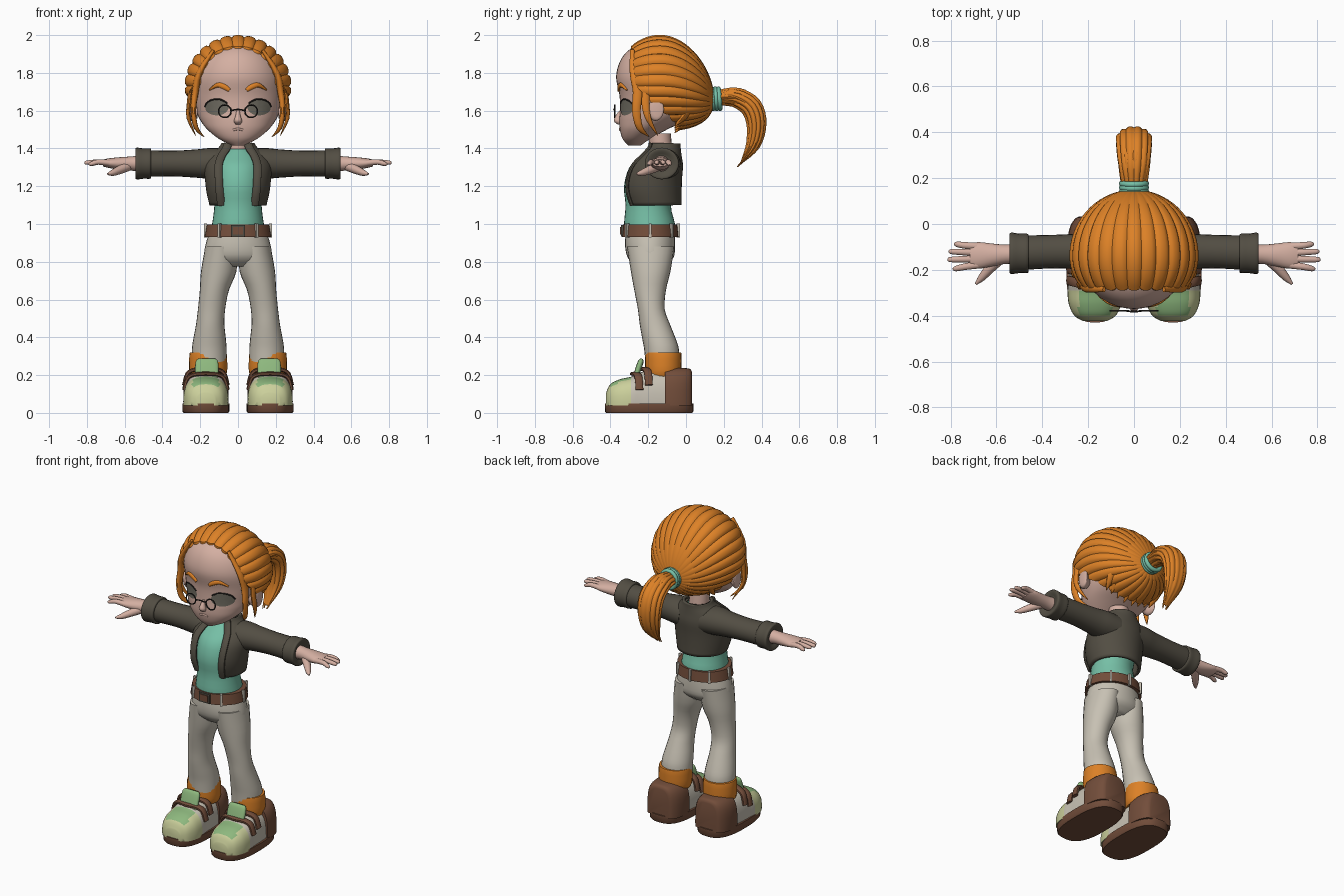
import bpy, bmesh, math, random
from mathutils import Vector
from mathutils.bvhtree import BVHTree

if "Cube" in bpy.data.objects:
    bpy.data.objects.remove(bpy.data.objects["Cube"])

random.seed(4)
X, Y, Z = Vector((1, 0, 0)), Vector((0, 1, 0)), Vector((0, 0, 1))
FRAMES = {'Z': (X, Y), 'X': (Y, Z), 'Y': (X, Z)}


def material(name, r, g, b):
    m = bpy.data.materials.new(name)
    m.diffuse_color = (r, g, b, 1)
    m.use_nodes = True
    m.node_tree.nodes["Principled BSDF"].inputs["Base Color"].default_value = m.diffuse_color
    return m


SKIN = material("skin", .66, .43, .36)
HAIR = material("orange", .72, .22, .02)
JACKET = material("dark_olive_grey", .085, .075, .056)
TEAL = material("teal", .18, .52, .38)
BROWN = material("brown", .17, .075, .043)
CREAM = material("warm_light_grey", .57, .53, .45)
GREEN = material("green", .27, .48, .21)
PALE = material("pale_yellow_green", .60, .63, .33)
DARK = material("near_black", .02, .017, .015)
EYE = material("eye_grey", .16, .15, .12)


def finish(bm, name, mats, mirror=False, thick=0, angle=50):
    bmesh.ops.recalc_face_normals(bm, faces=bm.faces)
    me = bpy.data.meshes.new(name)
    bm.to_mesh(me)
    bm.free()
    for m in mats if isinstance(mats, list) else [mats]:
        me.materials.append(m)
    me.polygons.foreach_set("use_smooth", [True] * len(me.polygons))
    me.set_sharp_from_angle(angle=math.radians(angle))
    ob = bpy.data.objects.new(name, me)
    bpy.context.collection.objects.link(ob)
    if thick:
        s = ob.modifiers.new("thickness", 'SOLIDIFY')
        s.thickness, s.offset = thick, 0
    if mirror:
        ob.modifiers.new("mirror", 'MIRROR').use_mirror_merge = False
    return ob


def smooth_rings(rings, sub):
    """Catmull-Rom through the ring list."""
    out, k = [], len(rings)
    for i in range(k - 1):
        p = [rings[max(0, min(k - 1, i + d))] for d in (-1, 0, 1, 2)]
        for j in range(sub):
            t = j / sub
            out.append([.5 * (2 * b + (c - a) * t + (2 * a - 5 * b + 4 * c - d) * t * t
                              + (3 * b - a - 3 * c + d) * t ** 3) for a, b, c, d in zip(*p)])
    return out + [list(rings[-1])]


def loft(name, rings, mats, frame='Z', n=20, sub=3, mirror=False, power=2, ridges=0,
         gap=None, rule=None, floor=None, thick=0):
    """Skin over rings (x, y, z, radius_u, radius_v); frame is an axis or a hint for u."""
    rs = smooth_rings(rings, sub)
    bm, rows = bmesh.new(), []
    for i, (x, y, z, a, b) in enumerate(rs):
        if isinstance(frame, str):
            u, v = FRAMES[frame]
        else:
            t = Vector(rs[min(i + 1, len(rs) - 1)][:3]) - Vector(rs[max(i - 1, 0)][:3])
            v = t.cross(frame).normalized()
            u = v.cross(t).normalized()
        row = []
        for k in range(n + 1 if gap else n):
            th = -math.pi / 2 + (gap + k * (math.tau - 2 * gap) / n if gap else k * math.tau / n)
            c, s = math.cos(th), math.sin(th)
            f = 1 - .12 * (1 - abs(math.sin(th * ridges / 2))) if ridges else 1
            p = Vector((x, y, z)) + u * max(a, .001) * f * math.copysign(abs(c) ** (2 / power), c) \
                + v * max(b, .001) * f * math.copysign(abs(s) ** (2 / power), s)
            if floor is not None:
                p.z = max(p.z, floor)
            row.append(bm.verts.new(p))
        rows.append(row)
    for r, q in zip(rows, rows[1:]):
        for k in range(n):
            j = k + 1 if gap else (k + 1) % n
            bm.faces.new((r[k], r[j], q[j], q[k]))
    if not gap:
        bm.faces.new(rows[0])
        bm.faces.new(rows[-1])
    if rule:
        for f in bm.faces:
            f.material_index = rule(f.calc_center_median())
    return finish(bm, name, mats, mirror, thick)


def tube(name, pts, r, mat, hint=Y, **kw):
    return loft(name, [(*p, r, r) for p in pts], mat, hint, n=8, **kw)


def torus(name, loc, R, r, mat, scale=(1, 1, 1), tilt=0):
    bpy.ops.mesh.primitive_torus_add(location=loc, rotation=(math.pi / 2 + tilt, 0, 0), major_radius=R,
                                     minor_radius=r, major_segments=32, minor_segments=8)
    ob = bpy.context.object
    ob.name, ob.scale = name, scale
    ob.data.materials.append(mat)
    bpy.ops.object.shade_smooth()


def box(name, loc, size, mat, turn=0):
    bpy.ops.mesh.primitive_cube_add(size=1, location=loc, rotation=(0, 0, turn))
    ob = bpy.context.object
    ob.name, ob.scale = name, size
    ob.data.materials.append(mat)


# Head: rows of height, half width, front y, back y
prof = [(1.415, .03, -.305, -.24), (1.45, .10, -.335, -.19), (1.50, .162, -.35, -.10), (1.55, .20, -.353, 0),
        (1.60, .222, -.35, .06), (1.68, .24, -.352, .09), (1.78, .24, -.37, .10), (1.87, .205, -.345, .07),
        (1.93, .14, -.29, .01), (1.97, .05, -.2, -.06)]
head = loft("head", [(0, (f + b) / 2, z, w, (b - f) / 2) for z, w, f, b in prof], SKIN, n=40, sub=5)
tree = BVHTree.FromPolygons([v.co for v in head.data.vertices], [p.vertices[:] for p in head.data.polygons])


def on_face(x, z, off=.003):
    y = tree.ray_cast(Vector((x, -2, z)), Y)[0].y
    return Vector((x, y - off, z))


loft("nose", [(0, -.345, 1.60, .008, .008), (0, -.357, 1.57, .014, .018), (0, -.36, 1.545, .022, .022),
              (0, -.35, 1.527, .012, .012)], SKIN, n=12)
tube("lips", [on_face(x, z, 0) for x, z in ((-.028, 1.497), (0, 1.503), (.028, 1.497))], .006, SKIN, Z)
loft("neck", [(0, -.13, 1.34, .06, .06), (0, -.14, 1.48, .06, .06)], SKIN)
loft("ear", [(.215, -.17, 1.60, .03, .04), (.24, -.165, 1.602, .038, .056), (.258, -.155, 1.607, .038, .056),
             (.264, -.15, 1.607, .022, .038)], SKIN, 'X', mirror=True)

# Eyes, lashes and brows laid on the face
bm = bmesh.new()
discs = [[bm.verts.new(on_face(.112 + .062 * k / 4 * math.cos(a * math.tau / 28),
                               1.617 + .042 * k / 4 * math.sin(a * math.tau / 28))) for a in range(28)]
         for k in range(1, 5)]
bm.faces.new(discs[0])
for r, q in zip(discs, discs[1:]):
    for a in range(28):
        bm.faces.new((r[a], r[a - 1], q[a - 1], q[a]))
finish(bm, "eye", EYE, mirror=True)
tube("eyelash", [on_face(.112 + .064 * math.cos(a), 1.617 + .044 * math.sin(a)) for a in (.1, .7, 1.3, 1.9, 2.6)],
     .004, DARK, mirror=True)
loft("eyebrow", [(*on_face(x, z), .008, r) for x, z, r in ((.045, 1.708, .010), (.075, 1.728, .014),
     (.11, 1.735, .012), (.15, 1.71, .004))], HAIR, Y, n=10, mirror=True)

# Glasses
for s in (-1, 1):
    torus("glasses_rim", (s * .07, -.378, 1.597), .033, .004, DARK)
tube("glasses_bridge", [(-.037, -.378, 1.6), (0, -.382, 1.607), (.037, -.378, 1.6)], .004, DARK)


# Hair cap: ridged clumps swept from the hairline back to the tie
def hairline(s):
    pts = [(-1, -.03), (-.7, -.08), (-.4, -.17), (0, -.262), (.5, -.278), (1, -.285)]
    for (a, p), (b, q) in zip(pts, pts[1:]):
        if s <= b + 1e-6:
            return p + (q - p) * (s - a) / (b - a)
    return pts[-1][1]


bm, clumps, steps, grid = bmesh.new(), 26, 6, []
for i in range(clumps * steps):
    th = i * math.tau / (clumps * steps)
    c, s = math.cos(th), math.sin(th)
    bump = math.sqrt(max(0, math.sin(math.pi * (i % steps) / steps)))
    y0 = hairline(s) - .012 * bump + .006
    w = (y0 + .14) / (.24 if y0 < -.14 else .29)
    col = []
    for j in range(-1, 23):
        ph = math.asin(w) + (1.45 - math.asin(w)) * max(j, 0) / 22
        r = math.cos(ph) * (1 + .045 * (bump - .9)) * (.8 if j < 0 else 1)
        back = max(0, math.sin(ph)) ** 2
        col.append(bm.verts.new((.282 * r * c, -.14 + (.29 if ph > 0 else .24) * math.sin(ph),
                                 1.73 - .07 * back + (.27 if s > 0 else .24) * r * s)))
    grid.append(col)
for i in range(len(grid)):
    for j in range(23):
        bm.faces.new((grid[i - 1][j], grid[i][j], grid[i][j + 1], grid[i - 1][j + 1]))
finish(bm, "hair_cap", HAIR, angle=40)

# Side locks
loft("front_lock", [(.13, -.285, 1.92, .012, .008), (.205, -.275, 1.80, .024, .016), (.226, -.255, 1.70, .028, .018),
     (.236, -.263, 1.60, .024, .014), (.222, -.245, 1.51, .018, .012), (.18, -.195, 1.462, .002, .002)],
     HAIR, Y, n=10, mirror=True)
loft("ear_lock", [(.245, -.2, 1.76, .02, .012), (.258, -.215, 1.65, .022, .012), (.262, -.2, 1.56, .016, .01),
     (.225, -.15, 1.47, .002, .002)], HAIR, Y, n=10, mirror=True)
for x in (.03, .08, .13, .17):
    loft("nape_lock", [(x, .03, 1.60 + x / 4, .03, .02), (x, -.01, 1.53 + x / 4, .025, .02),
         (x * .95, -.06, 1.475 + x / 4, .002, .002)], HAIR, X, n=8, mirror=True)

# Ponytail and tie
tail = [(0, .15, 1.66, .04, .04), (0, .20, 1.672, .055, .045), (0, .27, 1.668, .072, .055),
        (0, .345, 1.62, .08, .06), (0, .373, 1.53, .078, .055), (0, .355, 1.42, .06, .04), (0, .29, 1.32, .02, .004)]
loft("ponytail", tail, HAIR, X, n=48, sub=4, ridges=12)
for k in range(9):
    a, d = k * math.tau / 9, random.uniform(-.03, .03)
    loft("ponytail_strand", [(u * .75 * math.cos(a), y + v * .7 * math.sin(a) + d * i / 8,
         z + (v * .6 * math.sin(a) if i < 3 else d * i / 9), .024 - .0035 * i, .018 - .0025 * i)
         for i, (x, y, z, u, v) in enumerate(tail)], HAIR, X, n=8)
for i in range(3):
    torus("hair_tie", (0, .142 + i * .017, 1.663), .053, .013, TEAL, tilt=.08)

# Shirt and jacket
loft("shirt", [(0, -.19, .95, .145, .13), (0, -.193, 1.0, .137, .135), (0, -.2, 1.1, .125, .12),
     (0, -.19, 1.2, .132, .138), (0, -.172, 1.3, .125, .128), (0, -.148, 1.36, .10, .09), (0, -.13, 1.40, .06, .06)],
     TEAL, n=32)
body = [(0, -.17, 1.10, .142, .138), (0, -.182, 1.17, .158, .15), (0, -.18, 1.24, .166, .15),
        (0, -.163, 1.31, .168, .138), (0, -.14, 1.36, .14, .108), (0, -.122, 1.40, .095, .085), (0, -.118, 1.425, .08, .08)]
gap = .6
loft("jacket_body", body, JACKET, n=40, gap=gap, thick=.018)
loft("jacket_lapel", [(a * math.sin(gap) + .008, y - b * math.cos(gap) - .002, z, .022, .012)
     for x, y, z, a, b in body], JACKET, X, n=10, mirror=True)
loft("sleeve", [(.07, -.125, 1.315, .10, .085), (.15, -.122, 1.32, .092, .082), (.22, -.12, 1.32, .08, .075),
     (.34, -.12, 1.32, .073, .068), (.48, -.125, 1.32, .075, .07)], JACKET, 'X', n=24, mirror=True)
loft("sleeve_cuff", [(.46, -.128, 1.32, .07, .065), (.463, -.128, 1.32, .085, .08), (.50, -.128, 1.32, .086, .08),
     (.537, -.128, 1.32, .09, .084), (.542, -.128, 1.32, .075, .07), (.53, -.128, 1.32, .045, .045)],
     JACKET, 'X', n=24, mirror=True)

# Hands
loft("palm", [(.50, -.13, 1.32, .045, .045), (.56, -.132, 1.32, .042, .038), (.62, -.135, 1.32, .05, .034),
     (.68, -.137, 1.322, .058, .026), (.715, -.137, 1.323, .05, .018)], SKIN, 'X', mirror=True)
for y0, x1, y1, z1 in ((-.098, .785, -.088, 1.318), (-.125, .808, -.12, 1.325), (-.152, .813, -.155, 1.325),
                       (-.178, .79, -.195, 1.318)):
    loft("finger", [(.68, y0, 1.323, .017, .016), (.74, (y0 + y1) / 2, 1.328, .015, .014),
         (x1 - .012, y1, z1, .012, .011), (x1, y1, z1, .004, .004)], SKIN, Y, n=10, mirror=True)
loft("thumb", [(.585, -.15, 1.305, .026, .026), (.63, -.195, 1.285, .022, .022), (.665, -.235, 1.27, .016, .016),
     (.69, -.262, 1.265, .005, .005)], SKIN, Z, n=10, mirror=True)

# Trousers and belt
loft("trouser_hips", [(0, -.19, .95, .155, .13), (0, -.19, .88, .174, .132), (0, -.187, .82, .178, .12),
     (0, -.187, .775, .14, .07)], CREAM, n=32)
loft("trouser_leg", [(.088, -.187, .88, .085, .125), (.102, -.187, .75, .094, .105), (.125, -.19, .65, .077, .084),
     (.14, -.184, .55, .072, .071), (.147, -.165, .47, .075, .08), (.15, -.145, .40, .085, .088),
     (.152, -.13, .34, .092, .092), (.152, -.125, .27, .092, .09)], CREAM, n=24, mirror=True)
loft("belt", [(0, -.19, .932, .176, .15), (0, -.19, .997, .165, .143)], BROWN, n=40, sub=1)
for deg in (-55, -125, 0, 180, 50, 90, 130):
    a = math.radians(deg)
    box("belt_loop", (.172 * math.cos(a), -.19 + .148 * math.sin(a), .965), (.014, .018, .075), CREAM, a + math.pi / 2)
box("buckle_frame", (0, -.338, .965), (.075, .014, .06), JACKET)
box("buckle_inset", (0, -.342, .965), (.055, .014, .04), BROWN)

# Socks
loft("sock", [(.158, -.12, .19, .09, .09), (.158, -.12, .225, .101, .096), (.158, -.12, .31, .099, .096),
     (.158, -.12, .32, .092, .09)], HAIR, n=24, mirror=True)

# Shoes
loft("shoe_sole", [(.17, -.195, 0, .118, .228), (.17, -.195, .008, .124, .234), (.17, -.195, .05, .125, .235)],
     BROWN, n=36, sub=1, power=2.7, mirror=True)


def shoe_colour(p):
    if p.y > -.29:
        return 1
    return 2 if p.z > .135 and abs(p.x - .17) < .072 and p.y > -.40 else 0


loft("shoe_upper", [(.17, -.424, .06, .05, .045), (.17, -.40, .06, .09, .092), (.17, -.35, .06, .114, .118),
     (.17, -.29, .06, .12, .132), (.17, -.24, .06, .116, .155), (.17, -.18, .06, .114, .165), (.17, -.08, .06, .108, .165)],
     [PALE, CREAM, GREEN], 'Y', n=36, sub=5, power=2.6, floor=.04, rule=shoe_colour, mirror=True)
loft("shoe_heel", [(.17, -.112, .06, .118, .178), (.17, -.06, .06, .119, .18), (.17, -.01, .06, .108, .178),
     (.17, .022, .06, .088, .172), (.17, .032, .06, .07, .155)], BROWN, 'Y', n=36, power=3.4, floor=.04, mirror=True)
for y, top in ((-.275, .207), (-.225, .232)):
    loft("shoe_strap", [(.17 + dx, y + abs(dx) * .25, top - dz, .021, .011) for dx, dz in
         ((-.115, .085), (-.098, .025), (-.06, .004), (0, 0), (.06, .004), (.098, .025), (.115, .085))],
         BROWN, Y, n=10, power=3, mirror=True)
loft("shoe_tongue", [(.165, -.27, .18, .06, .014), (.165, -.25, .24, .062, .016), (.165, -.238, .275, .058, .014),
     (.165, -.235, .287, .045, .006)], GREEN, X, power=3, mirror=True)
